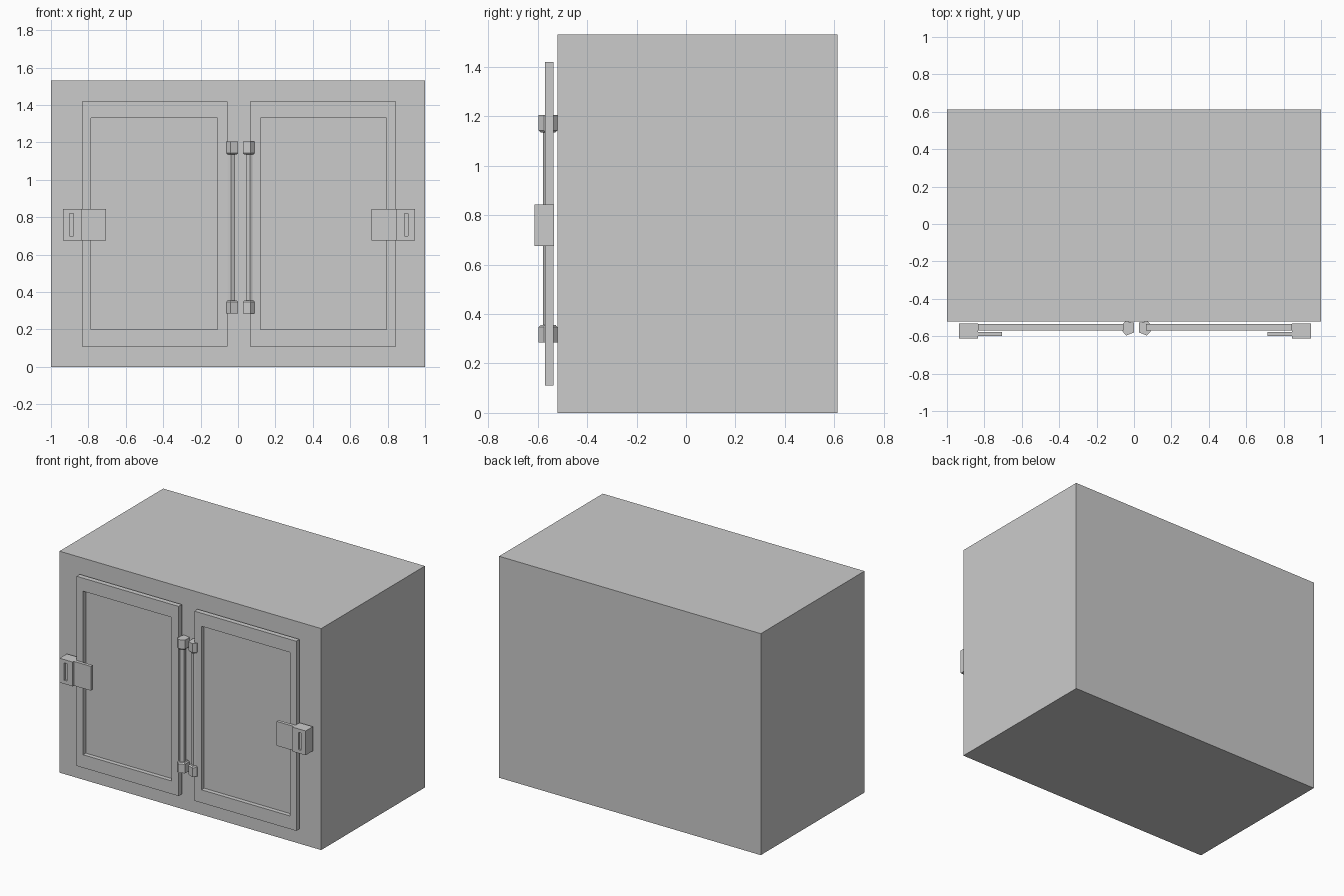
import bpy, bmesh

if "Cube" in bpy.data.objects:
    bpy.data.objects.remove(bpy.data.objects["Cube"])

FRONT = -0.52        # cabinet front plane
DOOR_AXIS = 0.005    # the doors and latches mirror about this x
HINGE_AXIS = 0.0135  # the hinge pair mirrors about this x


def finish(bm, name, axis=None):
    """Turn a bmesh into an object, optionally mirrored about x = axis."""
    if axis is not None:
        for v in bm.verts:
            v.co.x = 2 * axis - v.co.x
    bmesh.ops.recalc_face_normals(bm, faces=bm.faces)
    mesh = bpy.data.meshes.new(name)
    bm.to_mesh(mesh)
    bm.free()
    obj = bpy.data.objects.new(name, mesh)
    bpy.context.collection.objects.link(obj)
    return obj


def loft(bm, rings):
    """Closed solid through matching rings of points."""
    loops = [[bm.verts.new(p) for p in r] for r in rings]
    n = len(loops[0])
    for a, b in zip(loops, loops[1:]):
        for i in range(n):
            j = (i + 1) % n
            bm.faces.new((a[i], a[j], b[j], b[i]))
    bm.faces.new(loops[0])
    bm.faces.new(loops[-1])


def rect(x, z, y):
    return [(x[0], y, z[0]), (x[1], y, z[0]), (x[1], y, z[1]), (x[0], y, z[1])]


def slab(name, x, y, z, axis=None, recess=None):
    """Box; recess = (x range, z range, floor y) sinks a pocket into the front."""
    bm = bmesh.new()
    rings = [rect(x, z, y[1]), rect(x, z, y[0])]
    if recess:
        rx, rz, floor = recess
        rings += [rect(rx, rz, y[0]), rect(rx, rz, floor)]
    loft(bm, rings)
    return finish(bm, name, axis)


def section(points, z, scale=1.0):
    """Horizontal cross-section at height z, scaled about its middle."""
    cx = sum(p[0] for p in points) / len(points)
    cy = sum(p[1] for p in points) / len(points)
    return [(cx + (x - cx) * scale, cy + (y - cy) * scale, z) for x, y in points]


# cabinet body
slab("cabinet_body", (-1, 1), (FRONT, 0.612), (0, 1.53))

# six-sided sections for the hinge caps and rods
CAP = [(-0.061, -0.535), (-0.045, FRONT), (0, -0.528),
       (0, -0.58), (-0.041, -0.596), (-0.061, -0.575)]
ROD = [(-0.057, -0.546), (-0.037, -0.535), (-0.016, -0.546),
       (-0.016, -0.567), (-0.037, -0.578), (-0.057, -0.567)]

for side, door_axis, hinge_axis in (("left", None, None),
                                    ("right", DOOR_AXIS, HINGE_AXIS)):
    # door with sunken panel
    slab(side + "_door", (-0.835, -0.055), (-0.57, -0.535), (0.11, 1.42), door_axis,
         ((-0.785, -0.11), (0.20, 1.33), -0.54))
    # latch housing with slot, and its plate over the door
    slab(side + "_latch", (-0.935, -0.835), (-0.612, -0.533), (0.675, 0.843), door_axis,
         ((-0.90, -0.88), (0.70, 0.82), -0.60))
    slab(side + "_latch_plate", (-0.835, -0.705), (-0.599, -0.577), (0.675, 0.843),
         door_axis)
    # hinge rod
    bm = bmesh.new()
    loft(bm, [section(ROD, 0.34), section(ROD, 1.15)])
    finish(bm, side + "_hinge_rod", hinge_axis)
    # hinge end caps, tapered towards the rod
    for end, outer, lip, inner in (("top", 1.205, 1.143, 1.135),
                                   ("bottom", 0.285, 0.347, 0.355)):
        bm = bmesh.new()
        loft(bm, [section(CAP, outer), section(CAP, lip), section(CAP, inner, 0.8)])
        finish(bm, f"{side}_hinge_cap_{end}", hinge_axis)
